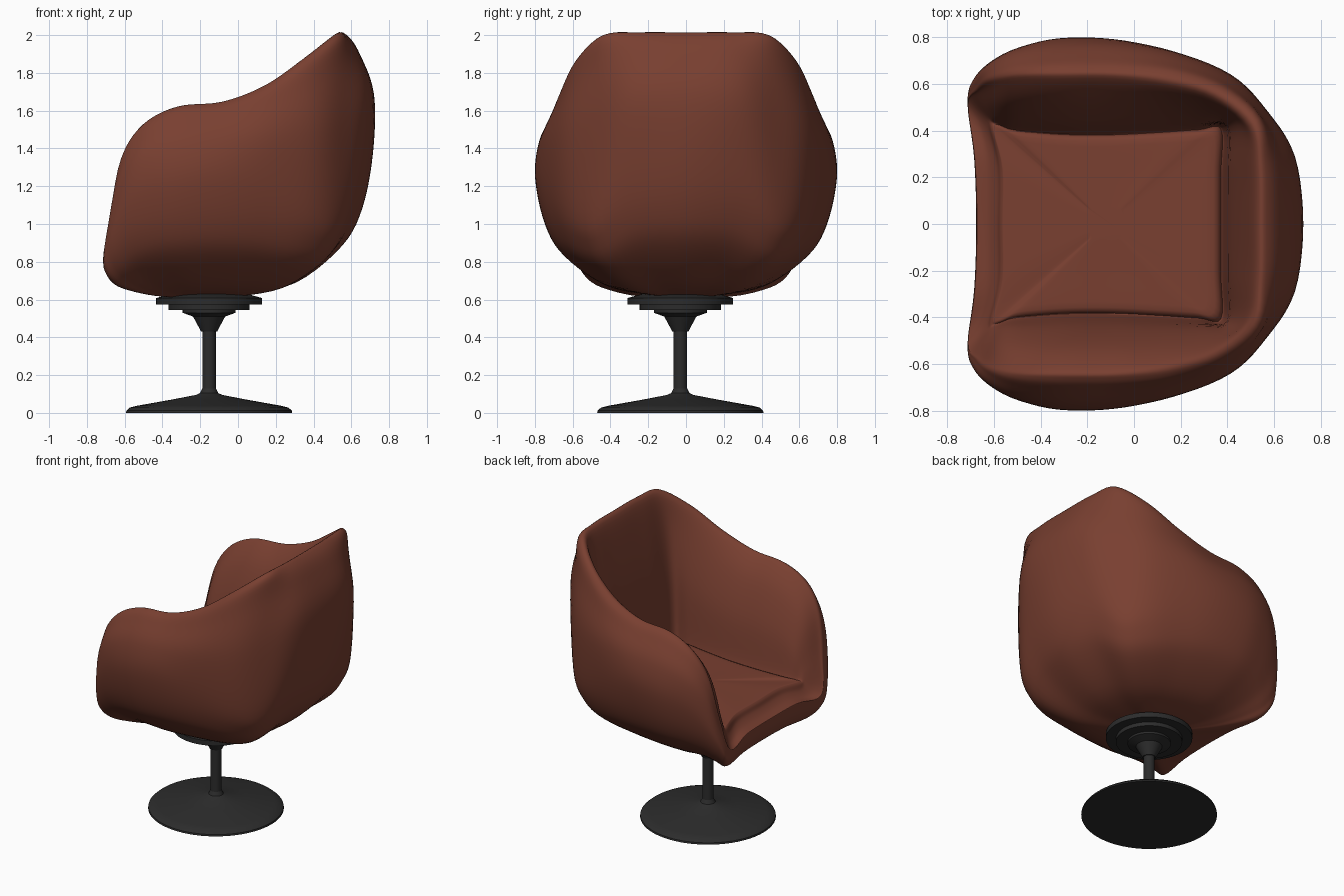
import bpy, bmesh, math
from mathutils import Vector as V

if "Cube" in bpy.data.objects:
    bpy.data.objects.remove(bpy.data.objects["Cube"])


def material(name, col):
    m = bpy.data.materials.new(name)
    m.diffuse_color = (*col, 1)
    m.use_nodes = True
    m.node_tree.nodes["Principled BSDF"].inputs["Base Color"].default_value = m.diffuse_color
    return m


leather = material("brown leather", (0.19, 0.05, 0.03))
metal = material("black metal", (0.025, 0.025, 0.025))


def finish(name, bm, mat, angle):
    bmesh.ops.recalc_face_normals(bm, faces=bm.faces)
    me = bpy.data.meshes.new(name)
    bm.to_mesh(me)
    bm.free()
    me.materials.append(mat)
    ob = bpy.data.objects.new(name, me)
    bpy.context.collection.objects.link(ob)
    bpy.context.view_layer.objects.active = ob
    ob.select_set(True)
    bpy.ops.object.shade_smooth_by_angle(angle=math.radians(angle))
    ob.select_set(False)
    return ob


def spline(pts, n, closed):
    """Smooth curve through the points, n steps per span."""
    out, k = [], len(pts)
    get = (lambda i: pts[i % k]) if closed else (lambda i: pts[min(max(i, 0), k - 1)])
    for i in range(k if closed else k - 1):
        a, b, c, d = (get(i + j) for j in (-1, 0, 1, 2))
        for s in range(n):
            t = s / n
            out.append(0.5 * (2 * b + (c - a) * t + (2 * a - 5 * b + 4 * c - d) * t * t
                              + (3 * b - a - 3 * c + d) * t ** 3))
    if not closed:
        out.append(pts[-1].copy())
    return out


# Shell guide points from back centre round one arm to the front lip:
# rim, widest outer point, inner foot where the wall meets the seat, puffiness
GUIDE = [
    ((.56, 0, 1.995), (.715, 0, 1.38), (.38, 0, .98), .13),
    ((.555, .25, 1.995), (.67, .28, 1.34), (.38, .22, .98), .12),
    ((.52, .44, 1.98), (.55, .49, 1.08), (.38, .41, .98), .045),
    ((.36, .57, 1.86), (.40, .63, 1.10), (.28, .41, .98), .07),
    ((.15, .63, 1.72), (.15, .735, 1.20), (.12, .40, .97), .11),
    ((-.08, .65, 1.635), (-.08, .79, 1.25), (-.08, .39, .96), .13),
    ((-.32, .65, 1.61), (-.32, .795, 1.23), (-.28, .39, .955), .13),
    ((-.50, .64, 1.52), (-.50, .75, 1.17), (-.44, .40, .95), .13),
    ((-.61, .61, 1.35), (-.62, .685, 1.05), (-.53, .41, .945), .11),
    ((-.67, .57, 1.05), (-.69, .61, .88), (-.59, .43, .935), .1),
    ((-.71, .51, .83), (-.705, .52, .75), (-.61, .41, .93), .1),
    ((-.68, .28, .85), (-.67, .27, .75), (-.57, .24, .94), .1),
    ((-.67, 0, .85), (-.66, 0, .75), (-.57, 0, .94), .1),
]
MID = V((-.15, 0, 0))
SEAT = V((-.12, 0, .965))


def profile(rim, wide, foot, puff):
    """Section from under the shell, over the rim, to the seat middle."""
    r, w, f = V(rim), V(wide), V(foot)
    pts = []
    for k, h in ((.2, .02), (.53, .11), (.81, .36), (.935, .62)):
        p = MID + (w - MID) * k
        p.z = .605 + (w.z - .605) * h
        pts.append(p)
    out = w - MID
    out.z = 0
    out.normalize()
    gap = (r - w).length
    edge = out * min(.035, gap * .07)
    pts += [w, w.lerp(r, .5) + out * gap * puff, w.lerp(r, .84) + out * gap * puff * .75,
            r + edge * .6, r - edge]
    for k, h in ((.48, .2), (.82, .57)):
        p = r.lerp(f, k)
        p.z = r.z + (f.z - r.z) * h
        pts.append(p)
    pts.append(f)
    for k in (.08, .5, .85):
        pts.append(f.lerp(SEAT, k) + V((0, 0, .008)))
    return pts


def flip(p):
    return V((p.x, -p.y, p.z))


# Padded shell
cols = [profile(*g) for g in GUIDE]
cols += [[flip(p) for p in c] for c in cols[-2:0:-1]]
cols = [spline(c, 5, False) for c in cols]
rings = [spline([c[i] for c in cols], 5, True) for i in range(len(cols[0]))]
bm = bmesh.new()
rows = [[bm.verts.new(p) for p in ring] for ring in rings]
n = len(rows[0])
for a, b in zip(rows, rows[1:]):
    for i in range(n):
        j = (i + 1) % n
        bm.faces.new((a[i], a[j], b[j], b[i]))
bm.faces.new(rows[0])
bm.faces.new(rows[-1])
finish("padded_shell", bm, leather, 60)


# Turned parts of the swivel stand
def lathe(name, prof, seg=64):
    bm = bmesh.new()
    vs = [bm.verts.new((r, 0, z)) for r, z in prof]
    es = [bm.edges.new(e) for e in zip(vs, vs[1:])]
    bmesh.ops.spin(bm, geom=vs + es, cent=(0, 0, 0), axis=(0, 0, 1),
                   angle=2 * math.pi, steps=seg)
    bmesh.ops.remove_doubles(bm, verts=bm.verts, dist=1e-4)
    ob = finish(name, bm, metal, 35)
    ob.location = (-.153, -.03, 0)


lathe("base_disc", [(0, 0), (.44, 0), (.438, .012), (.42, .028), (.38, .038), (.2, .07),
                    (.07, .095), (.048, .105), (.036, .13), (0, .13)])
lathe("column", [(0, .1), (.036, .1), (.036, .44), (0, .44)])
lathe("swivel_hub", [(0, .43), (.042, .43), (.05, .445), (.085, .51), (.14, .53), (.14, .55), (0, .55)])
lathe("lower_plate", [(0, .545), (.215, .545), (.215, .575), (0, .575)])
lathe("upper_plate", [(0, .573), (.28, .573), (.28, .608), (.2, .63), (0, .64)])
